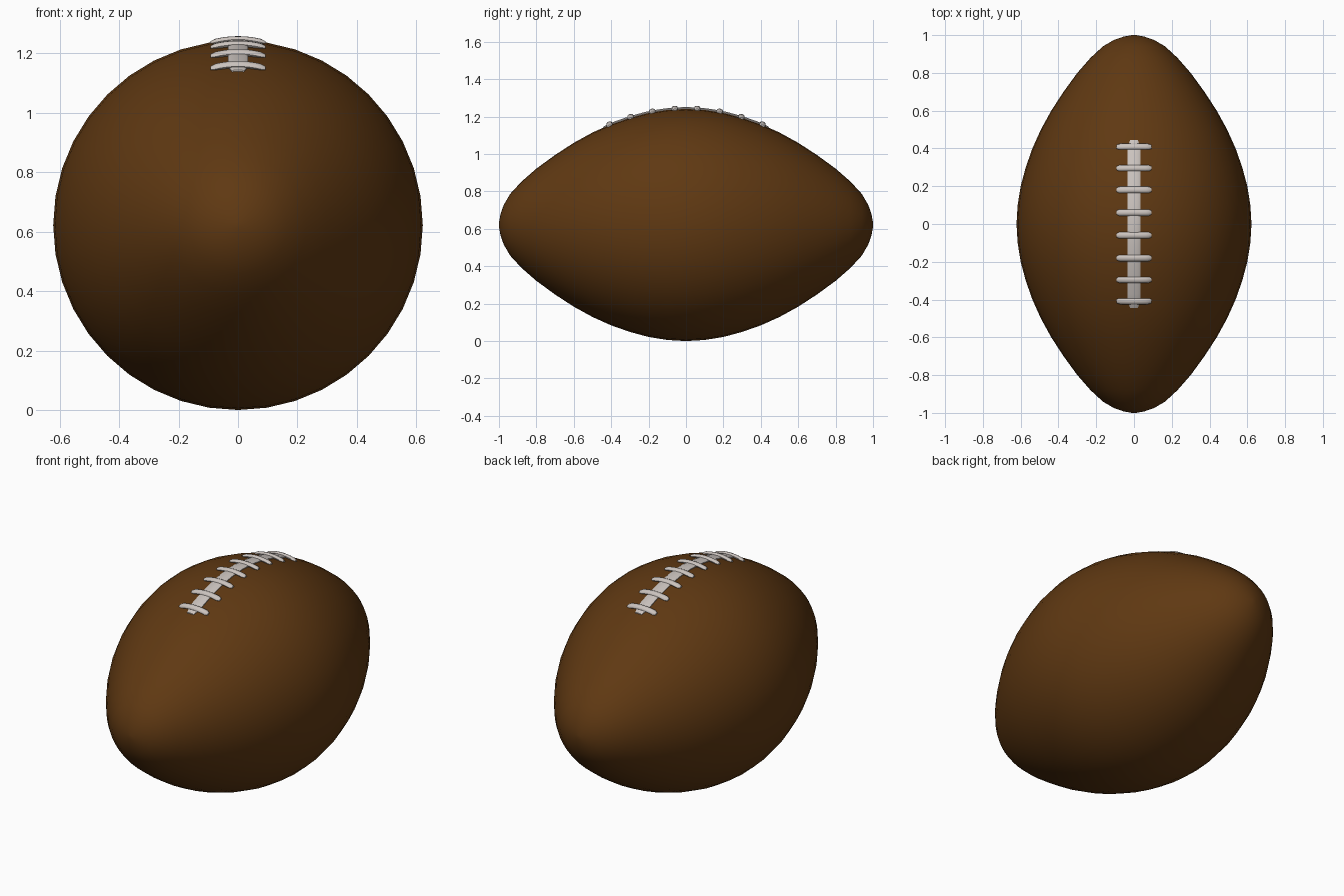
import bpy, bmesh, math
from mathutils import Vector

if "Cube" in bpy.data.objects:
    bpy.data.objects.remove(bpy.data.objects["Cube"])

CZ = 0.622  # height of the ball's long axis

# half profile: (distance along the ball, radius)
PROFILE = [(0, .622), (.1, .616), (.2, .600), (.3, .573), (.4, .538), (.5, .493),
           (.6, .438), (.7, .373), (.8, .300), (.88, .230), (.94, .165),
           (.975, .105), (.992, .055)]


def material(name, rgb):
    m = bpy.data.materials.new(name)
    m.diffuse_color = (*rgb, 1)
    m.use_nodes = True
    m.node_tree.nodes["Principled BSDF"].inputs["Base Color"].default_value = m.diffuse_color
    return m


def finish(name, bm, mat, angle=60):
    bmesh.ops.recalc_face_normals(bm, faces=bm.faces)
    me = bpy.data.meshes.new(name)
    bm.to_mesh(me)
    bm.free()
    me.materials.append(mat)
    ob = bpy.data.objects.new(name, me)
    bpy.context.collection.objects.link(ob)
    bpy.ops.object.select_all(action='DESELECT')
    ob.select_set(True)
    bpy.context.view_layer.objects.active = ob
    bpy.ops.object.shade_smooth_by_angle(angle=math.radians(angle))
    return ob


def loft(bm, rings):
    """Skin closed rings of points and cap both ends."""
    rows = [[bm.verts.new(p) for p in r] for r in rings]
    n = len(rows[0])
    for a, b in zip(rows, rows[1:]):
        for i in range(n):
            j = (i + 1) % n
            bm.faces.new((a[i], a[j], b[j], b[i]))
    bm.faces.new(rows[0])
    bm.faces.new(rows[-1])


def radius(y):
    y = abs(y)
    for (a, ra), (b, rb) in zip(PROFILE, PROFILE[1:]):
        if y <= b:
            return ra + (rb - ra) * (y - a) / (b - a)
    return 0


def circle(y, r, n=40):
    return [(r * math.sin(2 * math.pi * i / n), y, CZ + r * math.cos(2 * math.pi * i / n))
            for i in range(n)]


leather = material("brown leather", (.115, .04, .006))
white = material("lace white", (.60, .55, .52))

# ball: lathed around y, nearly closed at blunt tips
half = PROFILE + [(1.0, .012)]
full = [(-y, r) for y, r in reversed(half[1:])] + half
bm = bmesh.new()
loft(bm, [circle(y, r) for y, r in full])
finish("ball", bm, leather, 80)

# centre lace: flat rounded strip following the seam
SECTION = [(-.034, -.012), (-.034, .002), (-.022, .008), (.022, .008), (.034, .002), (.034, -.012)]
bm = bmesh.new()
rings = []
for i in range(25):
    y = -.445 + .89 * i / 24
    w = .6 if i in (0, 24) else 1
    rings.append([(x * w, y, CZ + radius(y) + h * w) for x, h in SECTION])
loft(bm, rings)
finish("centre_lace", bm, white, 50)

# cross laces: oval tubes bent over the ball
for k, y in enumerate((-.408, -.295, -.18, -.06, .06, .18, .295, .408)):
    r = radius(y)
    slope = (radius(y + .02) - radius(y - .02)) / .04
    along = Vector((0, 1, slope)).normalized()
    up = Vector((0, -slope, 1)).normalized()
    bm = bmesh.new()
    rings = []
    for i in range(-6, 7):
        t = i / 6
        x = .093 * t
        s = .6 if abs(i) == 6 else 1
        c = Vector((x, y, CZ + math.sqrt(r * r - x * x))) + up * (.007 - .006 * t * t)
        rings.append([c + along * (.017 * s * math.cos(a)) + up * (.011 * s * math.sin(a))
                      for a in (2 * math.pi * j / 10 for j in range(10))])
    loft(bm, rings)
    finish(f"cross_lace_{k + 1}", bm, white, 50)
